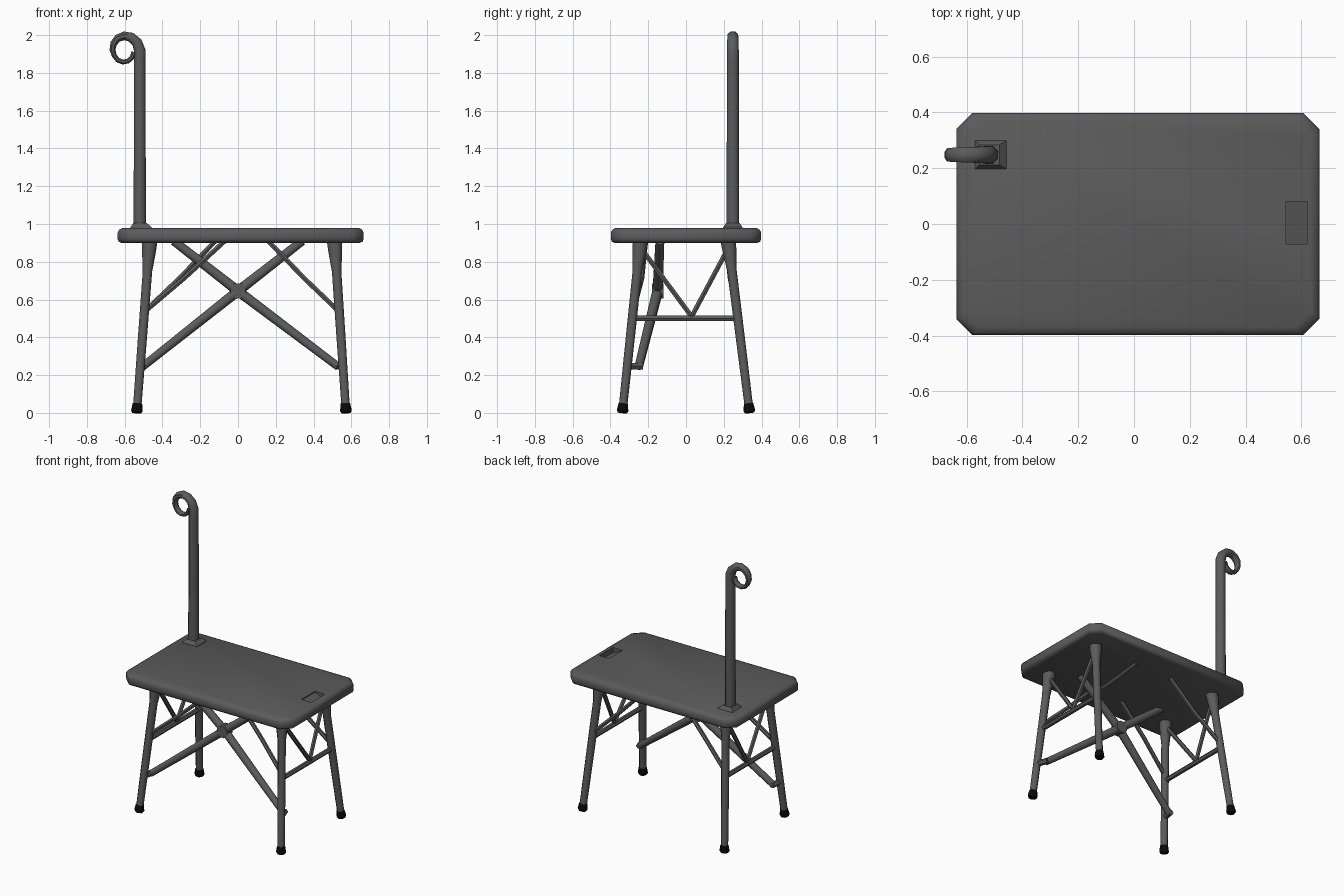
import bpy, bmesh, math
from mathutils import Vector

if "Cube" in bpy.data.objects:
    bpy.data.objects.remove(bpy.data.objects["Cube"])


def material(name, v):
    m = bpy.data.materials.new(name)
    m.diffuse_color = (v, v, v, 1)
    m.use_nodes = True
    m.node_tree.nodes["Principled BSDF"].inputs["Base Color"].default_value = m.diffuse_color
    return m


GREY = material("dark grey", 0.105)
BLACK = material("black rubber", 0.003)


def finish(name, bm, mat, angle=50):
    bmesh.ops.recalc_face_normals(bm, faces=bm.faces)
    me = bpy.data.meshes.new(name)
    bm.to_mesh(me)
    bm.free()
    ob = bpy.data.objects.new(name, me)
    bpy.context.collection.objects.link(ob)
    me.materials.append(mat)
    bpy.ops.object.select_all(action='DESELECT')
    ob.select_set(True)
    bpy.context.view_layer.objects.active = ob
    bpy.ops.object.shade_smooth_by_angle(angle=math.radians(angle))
    return ob


def loft(name, rings, mat, angle=50):
    """Skin a list of equal-length point rings and cap both ends."""
    bm = bmesh.new()
    vs = [[bm.verts.new(p) for p in r] for r in rings]
    n = len(vs[0])
    for a, b in zip(vs, vs[1:]):
        for i in range(n):
            j = (i + 1) % n
            bm.faces.new((a[i], a[j], b[j], b[i]))
    bm.faces.new(vs[0][::-1])
    bm.faces.new(vs[-1])
    return finish(name, bm, mat, angle)


def tube(name, pts, radii, mat=GREY, ref=(0, 1, 0), sides=8):
    """Sweep an ellipse; each radius is (across, along ref) or a number."""
    pts = [Vector(p) for p in pts]
    rings = []
    for i, p in enumerate(pts):
        t = (pts[min(i + 1, len(pts) - 1)] - pts[max(i - 1, 0)]).normalized()
        v = Vector(ref)
        v = (v - v.dot(t) * t).normalized()
        u = t.cross(v)
        r = radii[i] if isinstance(radii, list) else radii
        ra, rb = r if isinstance(r, tuple) else (r, r)
        ang = [2 * math.pi * (k + 0.5) / sides for k in range(sides)]
        rings.append([p + u * ra * math.cos(a) + v * rb * math.sin(a) for a in ang])
    return loft(name, rings, mat)


# Table top: chamfered rectangle with rounded rim
def outline(d, z):
    x0, x1, y, c = -0.637 + d, 0.665 - d, 0.398 - d, 0.058
    return [(x0 + c, -y, z), (x1 - c, -y, z), (x1, -y + c, z), (x1, y - c, z),
            (x1 - c, y, z), (x0 + c, y, z), (x0, y - c, z), (x0, -y + c, z)]


top = loft("table_top", [outline(d, z) for d, z in
           [(0.02, 0.90), (0.005, 0.907), (0, 0.92), (0, 0.955), (0.008, 0.97), (0.028, 0.98)]], GREY)

# Sloping grip recess near the right end
cut = loft("recess_cutter", [[(0.545, y, 0.972), (0.62, y, 0.945), (0.62, y, 1.05), (0.545, y, 1.05)]
                             for y in (-0.072, 0.08)], GREY)
cut.hide_render = True
cut.hide_viewport = True
mod = top.modifiers.new("recess", 'BOOLEAN')
mod.object = cut
mod.solver = 'EXACT'


# Legs: lower and upper centre lines
def leg_at(sx, sy, z):
    k = (0.9 - z) / 0.9
    x = 0.512 + 0.06 * k if sx > 0 else -0.468 - 0.068 * k
    y = 0.225 + 0.112 * k if sy > 0 else -0.242 - 0.095 * k
    return Vector((x, y, z))


for sx in (-1, 1):
    side = "right" if sx > 0 else "left"
    for sy in (-1, 1):
        tag = side + ("_back" if sy > 0 else "_front")
        tube("leg_" + tag, [leg_at(sx, sy, z) for z in (0.04, 0.4, 0.75, 0.85, 0.91)],
             [0.024, 0.026, 0.027, 0.039, 0.044])
        tube("foot_" + tag, [leg_at(sx, sy, z) for z in (0.0, 0.012, 0.05)],
             [0.026, 0.033, 0.027], BLACK)
        # Slanted strut from the leg to the underside
        inner = 0.16 if sx > 0 else (-0.12 if sy > 0 else -0.07)
        low = leg_at(sx, sy, 0.535)
        tube("strut_" + tag, [low, ((low.x + inner) / 2, sy * 0.235, 0.715),
                              (inner, sy * 0.215, 0.91)], 0.0145, sides=6)
        # End V brace
        hi = leg_at(sx, sy, 0.88)
        tube("end_brace_" + tag, [hi, (leg_at(sx, 1, 0.51).x, 0.03, 0.51)],
             0.0145, ref=(1, 0, 0), sides=6)
    tube("end_bar_" + side, [leg_at(sx, -1, 0.5), leg_at(sx, 1, 0.5)],
         0.0165, ref=(1, 0, 0), sides=6)

# Front cross brace with pins to the front legs
for sx in (-1, 1):
    side = "right" if sx > 0 else "left"
    x = 0.53 if sx > 0 else -0.505
    tube("cross_brace_" + side, [(x, -0.25, 0.245), (0, -0.15, 0.645), (-sx * 0.34, -0.138, 0.91)],
         [0.023, 0.029, 0.025])
    p = leg_at(sx, -1, 0.247)
    tube("brace_pin_" + side, [p, (x, -0.232, 0.247)], 0.02, ref=(1, 0, 0), sides=6)
tube("brace_hub", [(0, -0.18, 0.645), (0, -0.118, 0.645)], 0.043, ref=(1, 0, 0))

# Upright pole curling into a tapering loop
pts = [(-0.52, 0.248, z) for z in (0.97, 1.4, 1.86)]
rad = [(0.036, 0.036), (0.034, 0.035), (0.033, 0.034)]
for i in range(13):
    f = i / 12
    a = 2 * math.pi * f * 0.98
    r = 0.085 - 0.030 * min(1, f * 1.7)
    h = 0.033 - 0.019 * min(1, f * 1.7)
    pts.append((-0.605 + r * math.cos(a), 0.248, 1.918 + (r + 0.006) * math.sin(a)))
    rad.append((h, 0.034 - 0.01 * min(1, f * 1.8)))
tube("pole_with_loop", pts, rad)

# Flared square socket at the pole base
def square(x0, x1, h, z):
    return [(x0, 0.248 - h, z), (x1, 0.248 - h, z), (x1, 0.248 + h, z), (x0, 0.248 + h, z)]


loft("pole_socket", [square(-0.572, -0.455, 0.053, 0.97), square(-0.57, -0.457, 0.051, 0.983),
                     square(-0.554, -0.483, 0.036, 1.005)], GREY, 25)
